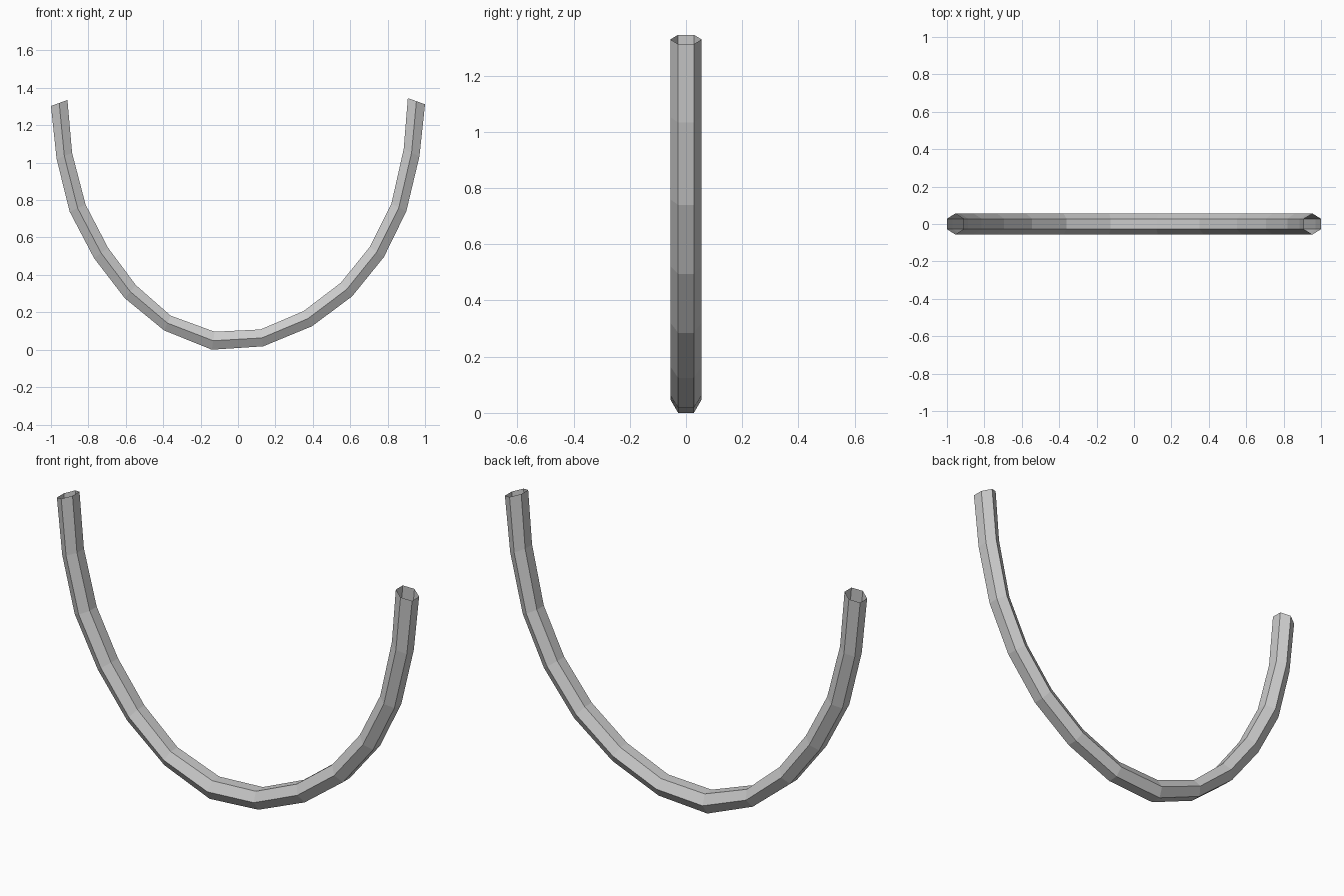
import bpy, bmesh

# Outer and inner edge of the curved tube in the front view: (outer x, z, inner x, z)
RINGS = [
    (-1.00, 1.303, -0.912, 1.335), (-0.97, 1.02, -0.887, 1.052),
    (-0.90, 0.738, -0.815, 0.776), (-0.77, 0.49, -0.695, 0.545),
    (-0.605, 0.275, -0.546, 0.345), (-0.395, 0.103, -0.36, 0.182),
    (-0.14, 0.0, -0.125, 0.096), (0.135, 0.018, 0.12, 0.108),
    (0.395, 0.125, 0.35, 0.206), (0.61, 0.285, 0.55, 0.358),
    (0.78, 0.495, 0.705, 0.55), (0.90, 0.74, 0.82, 0.78),
    (0.97, 1.033, 0.886, 1.073), (1.00, 1.312, 0.908, 1.345),
]
# Hexagonal section: (blend from outer to inner, y)
HEX = [(0, -0.028), (0.5, -0.056), (1, -0.028), (1, 0.028), (0.5, 0.056), (0, 0.028)]

# Open-ended hexagonal tube
bm = bmesh.new()
loops = []
for ox, oz, ix, iz in RINGS:
    loops.append([bm.verts.new((ox + (ix - ox) * t, y, oz + (iz - oz) * t)) for t, y in HEX])
for a, b in zip(loops, loops[1:]):
    for i in range(6):
        j = (i + 1) % 6
        bm.faces.new((a[i], a[j], b[j], b[i]))
bmesh.ops.recalc_face_normals(bm, faces=bm.faces)
# Make sure the lowest face points down
low = min(bm.faces, key=lambda f: f.calc_center_median().z)
if low.normal.z > 0:
    bmesh.ops.reverse_faces(bm, faces=bm.faces)
mesh = bpy.data.meshes.new("curved_tube")
bm.to_mesh(mesh)
bm.free()
bpy.context.collection.objects.link(bpy.data.objects.new("curved_tube", mesh))
